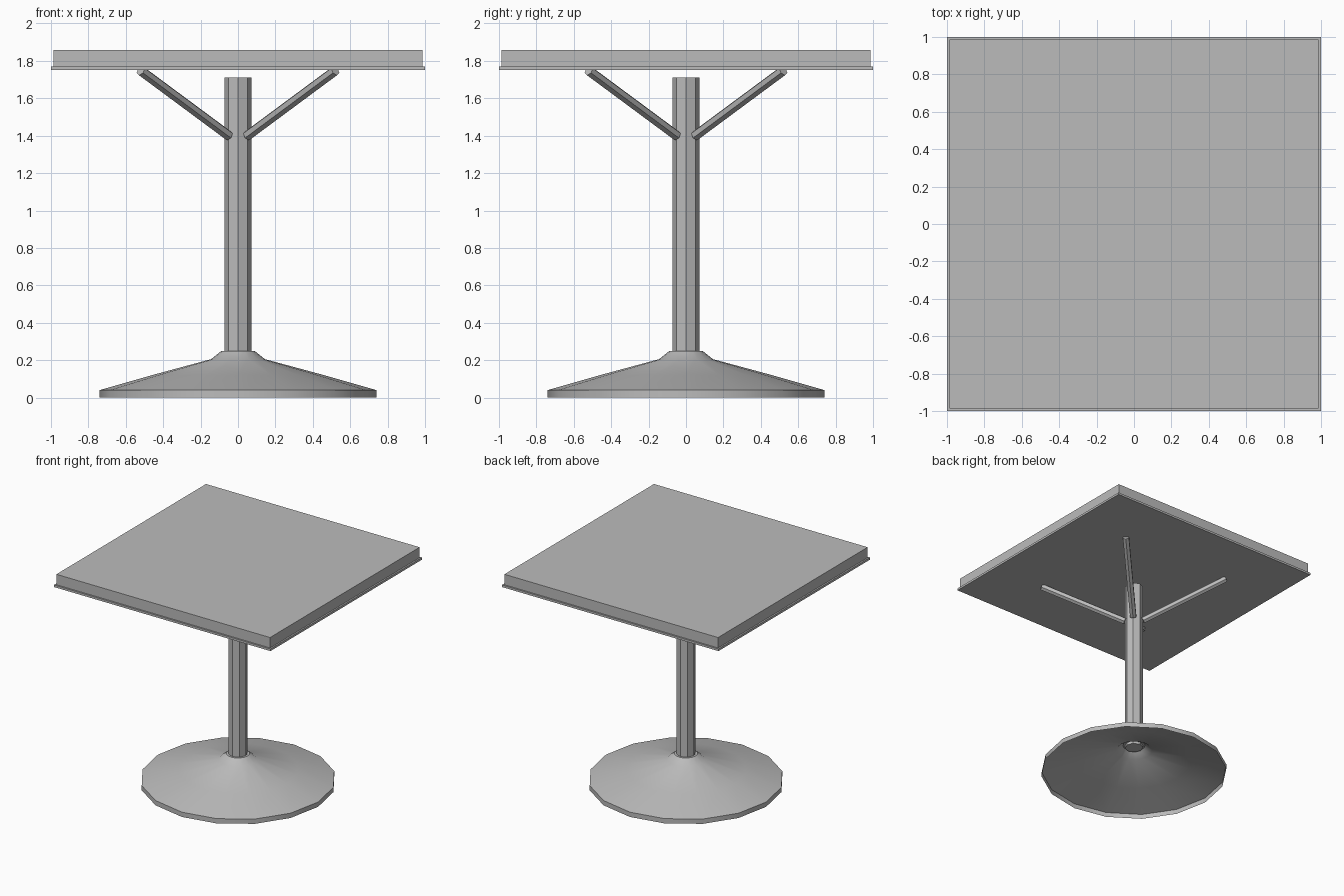
import bpy, bmesh, math
from mathutils import Vector

if "Cube" in bpy.data.objects:
    bpy.data.objects.remove(bpy.data.objects["Cube"])

grey = bpy.data.materials.new("plain_grey")
grey.diffuse_color = (0.5, 0.5, 0.5, 1)
grey.use_nodes = True
grey.node_tree.nodes["Principled BSDF"].inputs["Base Color"].default_value = grey.diffuse_color


def finish(obj, name):
    obj.name = name
    obj.data.materials.append(grey)
    return obj


def slab(name, half, z0, z1):
    bpy.ops.mesh.primitive_cube_add(size=1, location=(0, 0, (z0 + z1) / 2))
    obj = bpy.context.object
    obj.scale = (2 * half, 2 * half, z1 - z0)
    return finish(obj, name)


def rod(name, a, b, radius, sides):
    a, b = Vector(a), Vector(b)
    bpy.ops.mesh.primitive_cylinder_add(vertices=sides, radius=radius,
                                        depth=(b - a).length, location=(a + b) / 2)
    obj = bpy.context.object
    obj.rotation_mode = 'QUATERNION'
    obj.rotation_quaternion = (b - a).to_track_quat('Z', 'Y')
    return finish(obj, name)


# Square top with a thin lip along its lower edge
slab("table_top", 0.987, 1.765, 1.857)
slab("top_lip", 1.0, 1.752, 1.77)

# Eight-sided column
rod("column", (0, 0, 0.23), (0, 0, 1.71), 0.072, 8)

# Four diagonal braces under the top
for sx in (-1, 1):
    for sy in (-1, 1):
        rod("brace", (0.05 * sx, 0.05 * sy, 1.40),
            (0.52 * sx, 0.52 * sy, 1.748), 0.028, 6)

# Hollow sixteen-sided trumpet base, open underneath
profile = [(0.74, 0), (0.74, 0.04), (0.46, 0.12), (0.145, 0.205),
           (0.088, 0.25), (0.07, 0.25)]
sides = 16
bm = bmesh.new()
rings = []
for r, z in profile:
    rings.append([bm.verts.new((r * math.cos(2 * math.pi * i / sides),
                                r * math.sin(2 * math.pi * i / sides), z))
                  for i in range(sides)])
for level, (low, high) in enumerate(zip(rings, rings[1:])):
    for i in range(sides):
        j = (i + 1) % sides
        face = bm.faces.new((low[i], low[j], high[j], high[i]))
        face.smooth = 0 < level < 4
mesh = bpy.data.meshes.new("base")
bm.to_mesh(mesh)
bm.free()
base = finish(bpy.data.objects.new("base", mesh), "base")
bpy.context.collection.objects.link(base)
bpy.context.view_layer.objects.active = base
base.select_set(True)
for obj in bpy.context.selected_objects:
    obj.select_set(obj == base)
bpy.ops.object.shade_smooth_by_angle(angle=math.radians(35))
